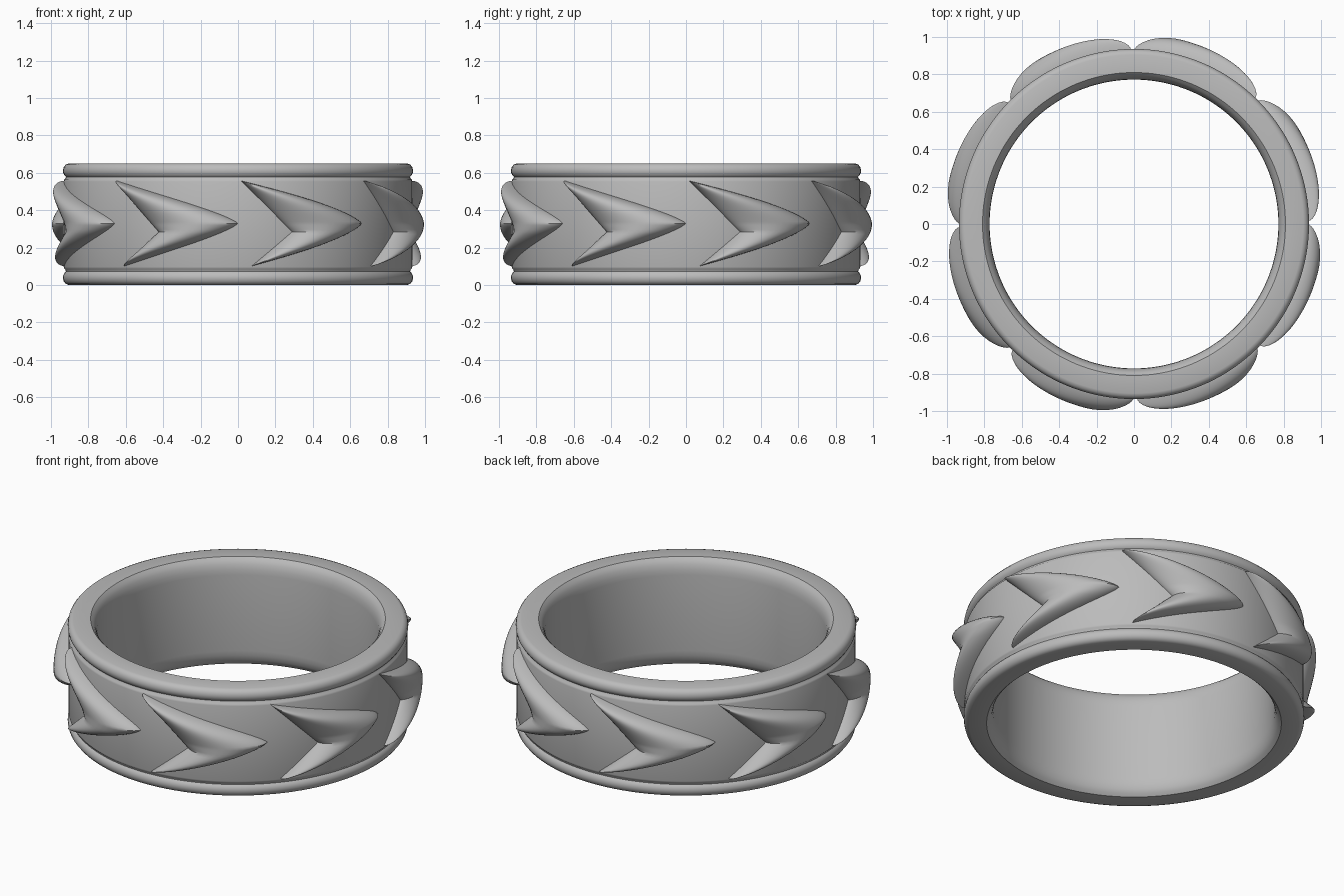
import bpy, bmesh, math

cube = bpy.data.objects.get("Cube")
if cube:
    bpy.data.objects.remove(cube, do_unlink=True)

grey = bpy.data.materials.new("satin_grey")
grey.use_nodes = True
grey.diffuse_color = (0.5, 0.5, 0.5, 1)
grey.node_tree.nodes["Principled BSDF"].inputs["Base Color"].default_value = (0.5, 0.5, 0.5, 1)

MID = 0.325       # half the band height
BODY = 0.932      # outer radius of the band between the grooves
COUNT = 8


def finish(name, bm, angle):
    mesh = bpy.data.meshes.new(name)
    bm.to_mesh(mesh)
    bm.free()
    obj = bpy.data.objects.new(name, mesh)
    bpy.context.collection.objects.link(obj)
    mesh.materials.append(grey)
    bpy.ops.object.select_all(action='DESELECT')
    obj.select_set(True)
    bpy.context.view_layer.objects.active = obj
    bpy.ops.object.shade_smooth_by_angle(angle=math.radians(angle))
    return obj


def polar(radius, angle, z):
    return (radius * math.cos(angle), radius * math.sin(angle), z)


# Band: upper half profile from the bore to the outside, mirrored for the lower half
half = [(0.772, 0.23), (0.775, 0.26), (0.783, 0.29), (0.795, 0.31), (0.81, MID),
        (0.905, MID), (0.921, 0.319), (0.932, 0.305), (0.936, 0.288), (0.934, 0.272),
        (0.927, 0.26), (0.92, 0.253), (0.922, 0.245), (0.929, 0.238), (BODY, 0.228)]
profile = half + [(r, -z) for r, z in reversed(half)]
bm = bmesh.new()
SEGMENTS = 144
rings = [[bm.verts.new(polar(r, math.tau * k / SEGMENTS, z + MID)) for r, z in profile]
         for k in range(SEGMENTS)]
n = len(profile)
for k in range(SEGMENTS):
    a, b = rings[k], rings[(k + 1) % SEGMENTS]
    for i in range(n):
        j = (i + 1) % n
        bm.faces.new((a[i], a[j], b[j], b[i]))
bmesh.ops.recalc_face_normals(bm, faces=bm.faces)
finish("band", bm, 35)


# Arrowheads: swept chevrons wrapped on the band, angles in degrees behind the tip
def leading(t):
    return (44 if t > 0 else 40.5) * abs(t) ** 1.3


def trailing(t):
    if t > -0.2:
        return 27 + 17 * (t + 0.2) / 1.2
    return 27 + 13.5 * (-0.2 - t) / 0.8


ROWS, COLS = 48, 20


def arrowhead(index):
    tip = -90 + 360 / COUNT * index
    bm = bmesh.new()
    grid = []
    for i in range(ROWS + 1):
        t = -math.cos(math.pi * i / ROWS)
        if i == ROWS // 2:
            t = 0.0
        else:
            t = math.copysign(abs(t) ** 1.2, t)
        row = []
        for j in range(COLS + 1):
            s = 0.5 - 0.5 * math.cos(math.pi * j / COLS)
            swell = (4 * s * (1 - s)) ** 0.65
            height = 0.088 * swell * max(0, 1 - t ** 4) ** 0.5
            back = leading(t) + (trailing(t) - leading(t)) * s
            row.append(bm.verts.new(polar(BODY - 0.003 + height, math.radians(tip - back),
                                          MID + 0.004 + 0.228 * t)))
        grid.append(row)
    for i in range(ROWS):
        for j in range(COLS):
            bm.faces.new((grid[i][j], grid[i + 1][j], grid[i + 1][j + 1], grid[i][j + 1]))
    # Close the underside inside the band
    rim = [e for e in bm.edges if e.is_boundary]
    skirt = bmesh.ops.extrude_edge_only(bm, edges=rim)["geom"]
    for v in (g for g in skirt if isinstance(g, bmesh.types.BMVert)):
        v.co.xy *= 0.97
    bmesh.ops.remove_doubles(bm, verts=bm.verts, dist=0.0001)
    bmesh.ops.recalc_face_normals(bm, faces=bm.faces)
    # Keep the outer surface facing away from the axis
    outer = sum(f.normal.x * f.calc_center_median().x + f.normal.y * f.calc_center_median().y
                for f in bm.faces if f.calc_center_median().xy.length > BODY)
    if outer < 0:
        bmesh.ops.reverse_faces(bm, faces=bm.faces)
    finish(f"arrowhead_{index + 1}", bm, 40)


for index in range(COUNT):
    arrowhead(index)
